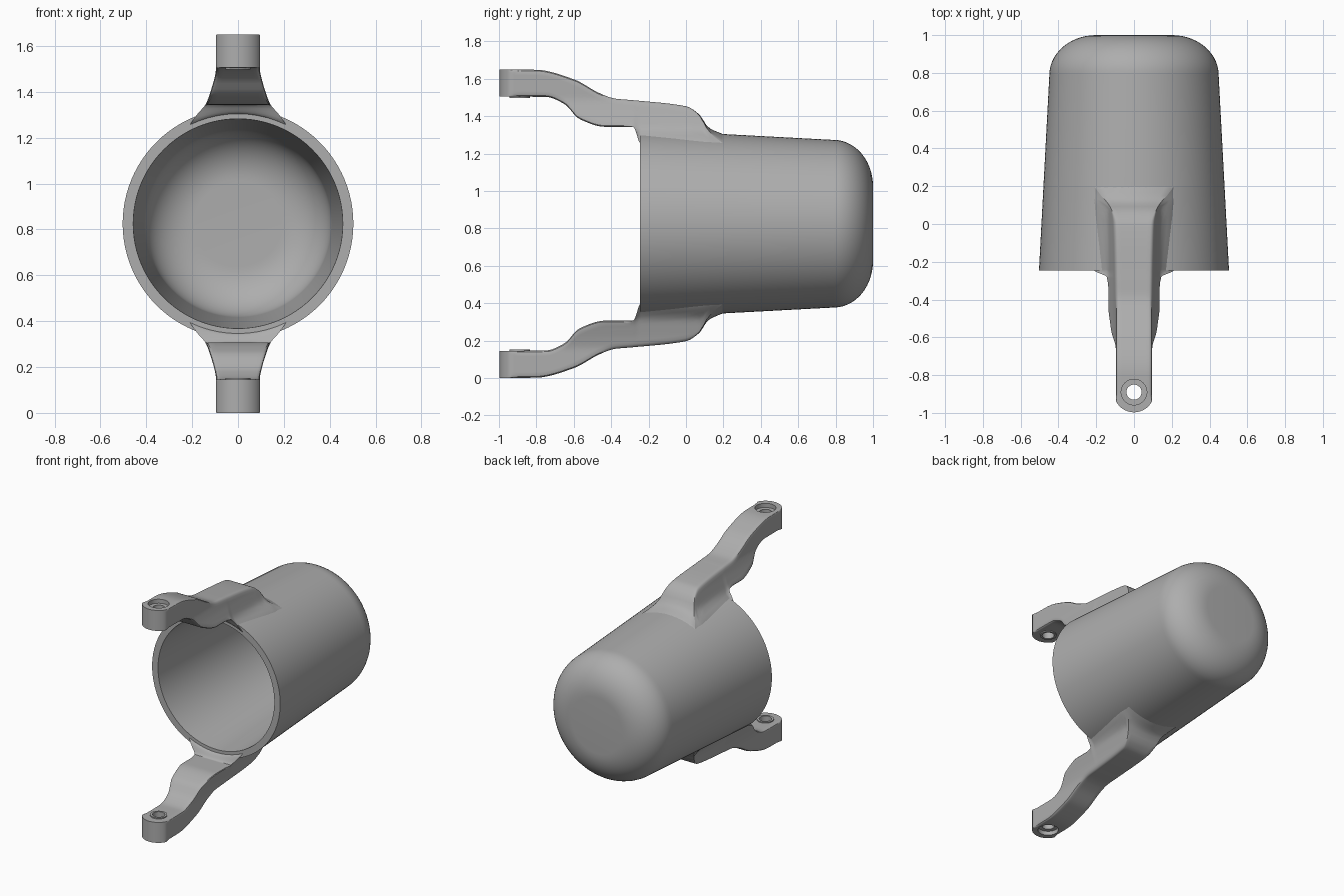
import bpy, bmesh, math
from mathutils import Matrix, Vector

old = bpy.data.objects.get("Cube")
if old:
    bpy.data.objects.remove(old, do_unlink=True)

AXIS_Z = 0.825
RIM_Y = -0.245
HOLE_Y = -0.89

grey = bpy.data.materials.new("plain grey")
grey.use_nodes = True
grey.diffuse_color = (0.42, 0.42, 0.42, 1)
grey.node_tree.nodes["Principled BSDF"].inputs["Base Color"].default_value = grey.diffuse_color


def make_object(name, bm):
    bmesh.ops.recalc_face_normals(bm, faces=bm.faces)
    mesh = bpy.data.meshes.new(name)
    bm.to_mesh(mesh)
    bm.free()
    mesh.materials.append(grey)
    obj = bpy.data.objects.new(name, mesh)
    bpy.context.collection.objects.link(obj)
    return obj


def cylinder(name, radius, z1, z2):
    bm = bmesh.new()
    place = Matrix.Translation((0, HOLE_Y, (z1 + z2) / 2))
    bmesh.ops.create_cone(bm, cap_ends=True, segments=40, radius1=radius,
                          radius2=radius, depth=abs(z2 - z1), matrix=place)
    return make_object(name, bm)


def cut(obj, cutter):
    cutter.hide_render = True
    mod = obj.modifiers.new("cut", 'BOOLEAN')
    mod.operation = 'DIFFERENCE'
    mod.solver = 'EXACT'
    mod.object = cutter
    bpy.context.view_layer.objects.active = obj
    bpy.ops.object.modifier_apply(modifier=mod.name)
    bpy.data.objects.remove(cutter, do_unlink=True)


def smooth(obj):
    bpy.ops.object.select_all(action='DESELECT')
    obj.select_set(True)
    bpy.context.view_layer.objects.active = obj
    bpy.ops.object.shade_smooth_by_angle(angle=math.radians(32))


def spline(points, x):
    """Smooth curve through the points that never overshoots them."""
    if x <= points[0][0]:
        return points[0][1]
    if x >= points[-1][0]:
        return points[-1][1]
    slope = [(b[1] - a[1]) / (b[0] - a[0]) for a, b in zip(points, points[1:])]
    tangent = [slope[0]]
    for a, b in zip(slope, slope[1:]):
        tangent.append(2 * a * b / (a + b) if a * b > 0 else 0)
    tangent.append(slope[-1])
    i = max(k for k in range(len(slope)) if points[k][0] <= x)
    h = points[i + 1][0] - points[i][0]
    t = (x - points[i][0]) / h
    return ((1 + 2 * t) * (1 - t) ** 2 * points[i][1] + t * (1 - t) ** 2 * h * tangent[i]
            + t * t * (3 - 2 * t) * points[i + 1][1] + t * t * (t - 1) * h * tangent[i + 1])


def span(a, b, n):
    return [a + (b - a) * i / n for i in range(n)]


def ramp(a, b, x):
    t = min(1, max(0, (x - a) / (b - a)))
    return t * t * (3 - 2 * t)


# Cup: a tapered wall with a rounded closed end, spun around the y axis
def rounded_end(r_wall, y_wall, r_flat, y_flat, steps=14):
    angles = [math.pi / 2 * i / steps for i in range(steps + 1)]
    return [(r_flat + (r_wall - r_flat) * math.cos(a),
             y_wall + (y_flat - y_wall) * math.sin(a)) for a in angles]


outside = [(0.503, RIM_Y)] + rounded_end(0.448, 0.79, 0.2, 1.0)
inside = [(0.457, RIM_Y)] + rounded_end(0.408, 0.75, 0.19, 0.95)
profile = [(0, 1.0)] + outside[::-1] + inside + [(0, 0.95)]
bm = bmesh.new()
verts = [bm.verts.new((r, y, AXIS_Z)) for r, y in profile]
edges = [bm.edges.new(pair) for pair in zip(verts, verts[1:])]
bmesh.ops.spin(bm, geom=verts + edges, cent=(0, 0, AXIS_Z), axis=(0, 1, 0),
               angle=math.tau, steps=96, use_duplicate=False)
bmesh.ops.remove_doubles(bm, verts=bm.verts, dist=0.0005)
smooth(make_object("cup", bm))

# Arm outline from the side, and its half width at each height
ARM_TOP = [(-1, 1.65), (-0.8, 1.648), (-0.6, 1.597), (-0.46, 1.522), (-0.38, 1.494),
           (-0.29, 1.486), (0, 1.453), (0.07, 1.41), (0.12, 1.34), (0.19, 1.307), (0.24, 1.285)]
ARM_BOTTOM = [(-1, 1.505), (-0.75, 1.503), (-0.65, 1.465), (-0.57, 1.385), (-0.43, 1.343),
              (-0.285, 1.343), (RIM_Y, 1.304), (0.24, 1.281)]
ARM_WIDTH = [(1.28, 0.23), (1.3, 0.215), (1.32, 0.18), (1.343, 0.143), (1.4, 0.12),
             (1.45, 0.105), (1.5, 0.095), (1.65, 0.095)]


def edge_round(distance, radius):
    if distance >= radius or radius < 0.001:
        return 0
    return radius - math.sqrt(max(0, radius ** 2 - (radius - distance) ** 2))


def sag(x):
    return 0.48 - math.sqrt(0.48 ** 2 - x * x)


def arm_section(y):
    """Closed ring of points across the arm at one position along it."""
    low, high = spline(ARM_BOTTOM, y), spline(ARM_TOP, y)
    height = high - low
    corner = min(0.016, height / 4)
    top_round = corner * ramp(-0.95, -0.9, y) * (1 - ramp(0, 0.1, y))
    low_round = corner * ramp(-0.95, -0.9, y) * (1 - ramp(-0.33, -0.28, y))
    low_bend, top_bend = ramp(-0.285, RIM_Y, y), ramp(0.02, 0.17, y)
    near = [0, corner * 0.1, corner * 0.4]
    levels = near + span(corner, height - corner, 8) + [height - d for d in (corner, *near[::-1])]
    side = []
    for d in levels:
        w = spline(ARM_WIDTH, low + d)
        if y < HOLE_Y - 0.049:
            w = min(w, math.sqrt(max(0.00001, 0.107 ** 2 - (y - HOLE_Y) ** 2)))
        w -= edge_round(d, low_round) + edge_round(height - d, top_round)
        t = d / height
        side.append((w, low + d, low_bend * (1 - t) + top_bend * t))
    w, z, bend = side[0]
    ring = [(x, z, bend) for x in span(-w, w, 10)] + side
    w, z, bend = side[-1]
    ring += [(x, z, bend) for x in span(w, -w, 10)[1:]]
    ring += [(-w, z, bend) for w, z, bend in side[:0:-1]]
    return [Vector((x, y, z - bend * sag(x))) for x, z, bend in ring]


STATIONS = ([HOLE_Y - 0.107 * math.cos(i * 0.108) for i in range(10)]
            + span(-0.938, -0.3, 34) + span(-0.3, -0.24, 10) + span(-0.24, 0.24, 26) + [0.24])


def make_arm(label, flip):
    # The lower arm is the upper one reflected through the cup's axis
    def level(z):
        return 2 * AXIS_Z - z if flip else z

    bm = bmesh.new()
    rings = []
    for y in STATIONS:
        rings.append([bm.verts.new((p.x, p.y, level(p.z))) for p in arm_section(y)])
    for a, b in zip(rings, rings[1:]):
        for i in range(len(a)):
            j = (i + 1) % len(a)
            bm.faces.new((a[i], a[j], b[j], b[i]))
    bm.faces.new(rings[0])
    bm.faces.new(rings[-1])
    arm = make_object(label + "_arm", bm)

    # Screw hole with a recess outside and a thin raised ring inside
    cut(arm, cylinder("hole_cutter", 0.04, level(1.4), level(1.75)))
    cut(arm, cylinder("recess_cutter", 0.068, level(1.62), level(1.75)))
    boss = cylinder(label + "_screw_ring", 0.055, level(1.497), level(1.51))
    cut(boss, cylinder("hole_cutter", 0.04, level(1.4), level(1.75)))
    smooth(arm)
    smooth(boss)


make_arm("upper", False)
make_arm("lower", True)
